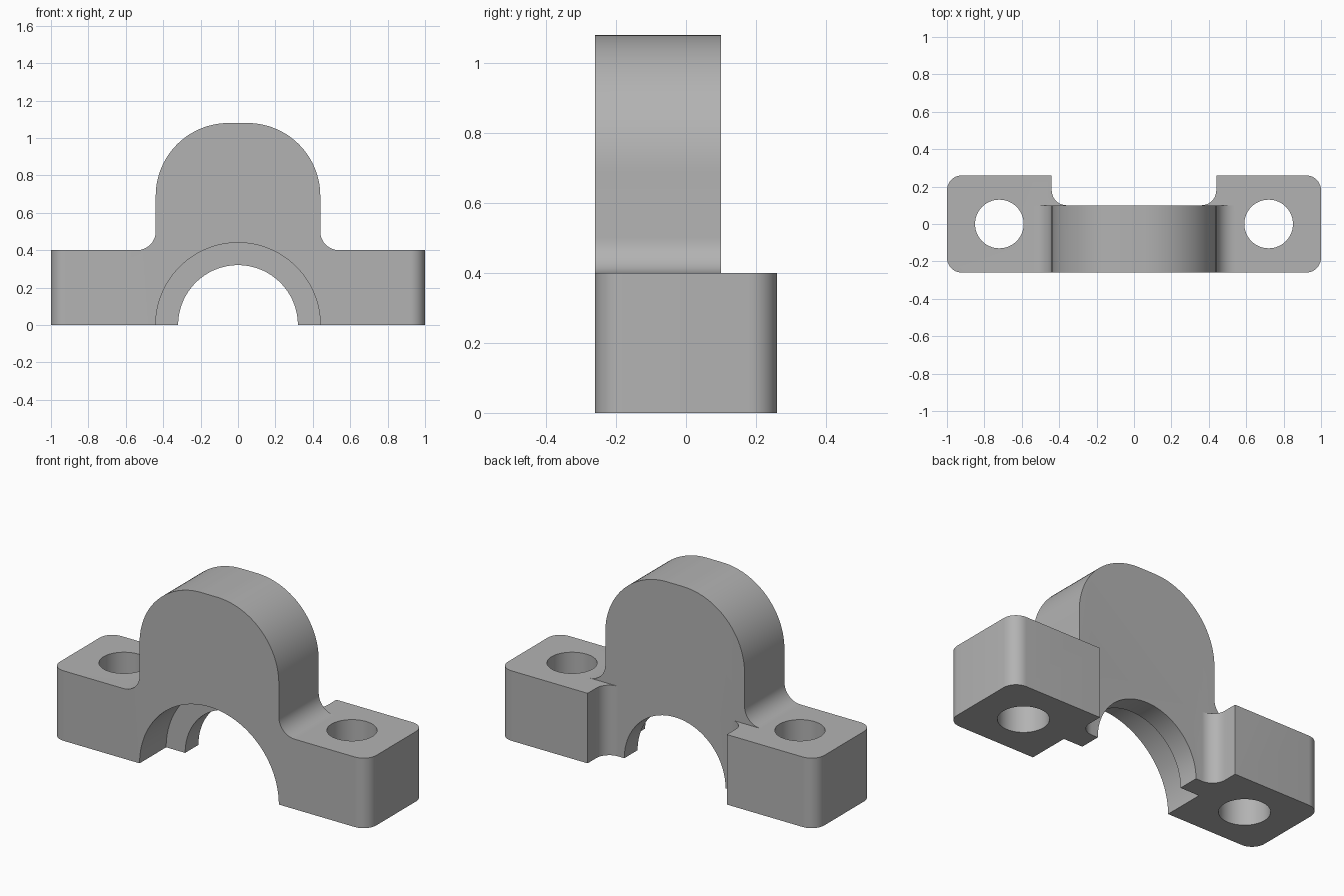
import bpy, bmesh
from math import sin, cos, radians, pi
from mathutils import Matrix

if "Cube" in bpy.data.objects:
    bpy.data.objects.remove(bpy.data.objects["Cube"])

FRONT, BACK = -0.26, 0.26      # foot faces
CAP_BACK = 0.10                # rear face of the thinner arch
FOOT_TOP, TOP = 0.40, 1.08
SIDE = 0.44                    # half width of the arch

grey = bpy.data.materials.new("cast_grey")
grey.use_nodes = True
grey.diffuse_color = (0.45, 0.45, 0.45, 1)
grey.node_tree.nodes["Principled BSDF"].inputs["Base Color"].default_value = (0.45, 0.45, 0.45, 1)


def arc(cx, cy, r, a0, a1, n=16):
    angles = [radians(a0 + (a1 - a0) * i / n) for i in range(n + 1)]
    return [(cx + r * cos(a), cy + r * sin(a)) for a in angles]


def mirrored(half):
    """Close a right-hand half outline with its mirror image."""
    return half + [(-x, y) for x, y in reversed(half)]


def finish(bm, name):
    bmesh.ops.recalc_face_normals(bm, faces=bm.faces)
    mesh = bpy.data.meshes.new(name)
    bm.to_mesh(mesh)
    bm.free()
    mesh.materials.append(grey)
    obj = bpy.data.objects.new(name, mesh)
    bpy.context.collection.objects.link(obj)
    return obj


def prism(name, outline, low, high, along_y=False):
    """Extrude an outline along z (plan) or along y (front profile)."""
    bm = bmesh.new()
    place = (lambda p: (p[0], low, p[1])) if along_y else (lambda p: (p[0], p[1], low))
    face = bm.faces.new([bm.verts.new(place(p)) for p in outline])
    new = bmesh.ops.extrude_face_region(bm, geom=[face])["geom"]
    shift = (0, high - low, 0) if along_y else (0, 0, high - low)
    bmesh.ops.translate(bm, vec=shift, verts=[v for v in new if isinstance(v, bmesh.types.BMVert)])
    bmesh.ops.remove_doubles(bm, verts=bm.verts, dist=1e-6)
    return finish(bm, name)


def combine(body, tool, operation):
    mod = body.modifiers.new(tool.name, "BOOLEAN")
    mod.operation, mod.object, mod.solver = operation, tool, "EXACT"
    bpy.context.view_layer.objects.active = body
    bpy.ops.object.modifier_apply(modifier=mod.name)
    bpy.data.objects.remove(tool)


# Plan: rounded feet, with a filleted pocket behind the arch
R = 0.08
plan = mirrored(
    arc(1 - R, FRONT + R, R, -90, 0, 10)
    + arc(1 - R, BACK - R, R, 0, 90, 10)
    + [(SIDE, BACK)]
    + arc(SIDE - R, CAP_BACK + R, R, 0, -90, 10))
cap = prism("bearing_cap", plan, -0.2, 1.3)

# Front profile: narrow bore, flat feet, fillets and rounded crown
CROWN, FILLET = 0.39, 0.10
profile = mirrored(
    arc(0, 0, 0.32, 90, 0, 32)[1:]
    + [(1.2, 0), (1.2, FOOT_TOP)]
    + arc(SIDE + FILLET, FOOT_TOP + FILLET, FILLET, 270, 180, 12)
    + arc(SIDE - CROWN, TOP - CROWN, CROWN, 0, 90, 28))
# The bore apex closes the outline between both halves
profile.append((0, 0.32))
combine(cap, prism("profile", profile, -1, 1, True), "INTERSECT")

# Wide counterbore from the front
combine(cap, prism("counterbore", arc(0, 0, SIDE, 0, 360, 128)[:-1], -1, -0.02, True), "DIFFERENCE")

# Trim side fillets level with the arch's rear face
trim = [(-0.6, CAP_BACK), (0.6, CAP_BACK), (0.6, 1), (-0.6, 1)]
combine(cap, prism("fillet_trim", trim, FOOT_TOP, 1.5), "DIFFERENCE")

# Bolt holes
for side in (-1, 1):
    hole = arc(side * 0.72, 0, 0.13, 0, 360, 64)[:-1]
    combine(cap, prism("bolt_hole", hole, -1, 1), "DIFFERENCE")

bpy.ops.object.select_all(action="DESELECT")
cap.select_set(True)
bpy.context.view_layer.objects.active = cap
bpy.ops.object.shade_smooth_by_angle(angle=radians(30))
